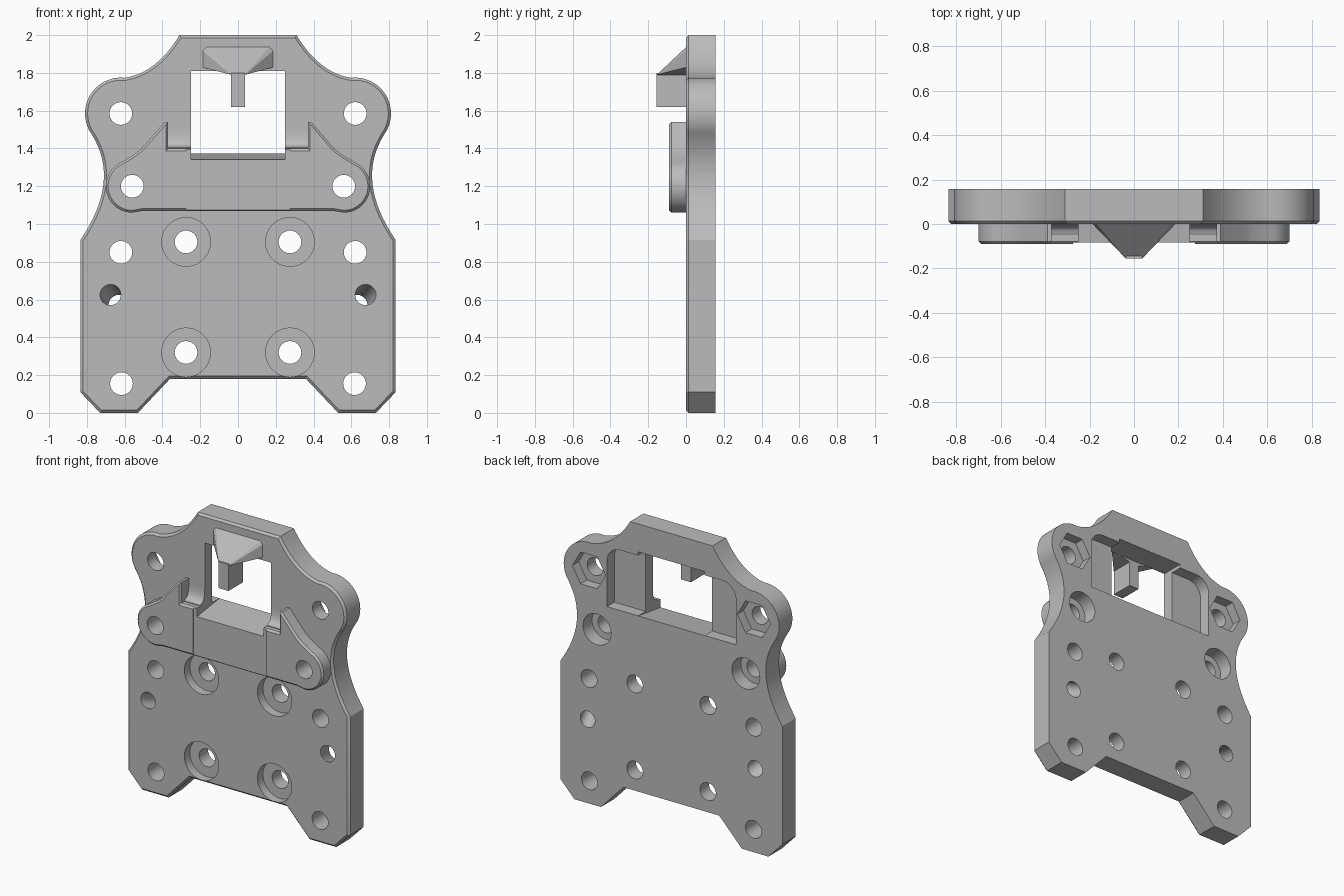
import bpy, bmesh
from math import sin, cos, radians

if "Cube" in bpy.data.objects:
    bpy.data.objects.remove(bpy.data.objects["Cube"])

grey = bpy.data.materials.new("plain grey")
grey.use_nodes = True
grey.diffuse_color = (0.5, 0.5, 0.5, 1)
grey.node_tree.nodes["Principled BSDF"].inputs["Base Color"].default_value = (0.5, 0.5, 0.5, 1)

BACK = 0.157


def arc(cx, cz, r, a0, a1, n=24):
    angles = [radians(a0 + (a1 - a0) * i / n) for i in range(n + 1)]
    return [(cx + r * cos(a), cz + r * sin(a)) for a in angles]


def circle(cx, cz, r, n=48):
    return arc(cx, cz, r, 0, 360, n)[:-1]


def sweep(a, c, b, n=16):
    """Quadratic curve from a to b, pulled towards c."""
    ts = [i / n for i in range(n + 1)]
    return [tuple((1 - t) ** 2 * p + 2 * t * (1 - t) * q + t * t * r
                  for p, q, r in zip(a, c, b)) for t in ts]


def mirrored(half):
    return half + [(-x, z) for x, z in reversed(half)]


def finish(name, bm):
    bmesh.ops.recalc_face_normals(bm, faces=bm.faces)
    mesh = bpy.data.meshes.new(name)
    bm.to_mesh(mesh)
    bm.free()
    mesh.materials.append(grey)
    ob = bpy.data.objects.new(name, mesh)
    bpy.context.collection.objects.link(ob)
    return ob


def prism(name, outline, lo, hi, axis="y", chamfer=0, shift=(0, 0)):
    """Extrude an (x, z) outline along y, or a (y, z) outline along x."""
    bm = bmesh.new()

    def ring(d, du=0, dv=0):
        return [bm.verts.new((u + du, d, v + dv) if axis == "y" else (d, u + du, v + dv))
                for u, v in outline]
    front, back = ring(lo), ring(hi, *shift)
    cap = bm.faces.new(front)
    bm.faces.new(back)
    n = len(outline)
    for i in range(n):
        j = (i + 1) % n
        bm.faces.new((front[i], front[j], back[j], back[i]))
    bmesh.ops.recalc_face_normals(bm, faces=bm.faces)
    if chamfer:
        bmesh.ops.bevel(bm, geom=list(cap.edges), offset=chamfer, segments=1,
                        affect="EDGES", clamp_overlap=True)
    return finish(name, bm)


def cut(cutter, *targets):
    cutter.hide_render = True
    for ob in targets:
        mod = ob.modifiers.new("cut", "BOOLEAN")
        mod.operation, mod.solver, mod.object = "DIFFERENCE", "EXACT", cutter
        bpy.context.view_layer.objects.active = ob
        bpy.ops.object.modifier_apply(modifier=mod.name)
    bpy.data.objects.remove(cutter)


def box(x0, x1, z0, z1):
    return [(x0, z0), (x1, z0), (x1, z1), (x0, z1)]


# Main plate with ears, waist and feet
half = [(0.31, 2.0)]
half += sweep((0.31, 2.0), (0.43, 1.80), (0.60, 1.774))[1:]
half += arc(0.62, 1.585, 0.19, 90, -36)
half += sweep((0.774, 1.473), (0.62, 1.23), (0.835, 0.915))[1:]
half += [(0.835, 0.11), (0.73, 0), (0.53, 0), (0.36, 0.18)]
plate = prism("plate", mirrored(half), 0, BACK, chamfer=0.014)

# Raised bracket with two lobes and upright tongues
half = [(0.275, 1.40), (0.37, 1.40), (0.37, 1.54), (0.388, 1.54)]
half += sweep((0.51, 1.40), (0.55, 1.365), (0.605, 1.335), 6)
half += arc(0.56, 1.2, 0.14, 65, -90)
half += [(0.50, 1.07)]
bracket = prism("bracket", mirrored(half), -0.09, 0.004, chamfer=0.017)
cut(prism("recess", box(-0.275, 0.275, 1, 1.5), -0.2, -0.083), bracket)

# Window with sloping sill, and the wider pocket behind it
window = [(-0.2, 1.325), (0.2, 1.38), (0.2, 1.81), (-0.2, 1.81)]
cut(prism("window", window, -0.25, 0.25, axis="x"), plate, bracket)
pocket = [(0.485, 1.375)] + arc(0.385, 1.685, 0.1, 0, 90, 12)
cut(prism("pocket", mirrored(pocket), 0.077, 0.3), plate)

# Holes
for s in (-1, 1):
    for x, z in ((0.62, 0.85), (0.617, 0.155), (0.62, 1.585),
                 (0.275, 0.905), (0.275, 0.32), (0.56, 1.2)):
        cut(prism("hole", circle(s * x, z, 0.06), -0.3, 0.3), plate, bracket)
    for z in (0.905, 0.32):
        cut(prism("counterbore", circle(s * 0.275, z, 0.129), -0.1, 0.06), plate)
    cut(prism("nut_trap", circle(s * 0.62, 1.585, 0.125, 6), 0.09, 0.3), plate)
    cut(prism("back_bore", circle(s * 0.56, 1.2, 0.105), 0.06, 0.3), plate)
    cut(prism("slanted_hole", circle(s * 0.69, 0.643, 0.055), -0.05, 0.205,
              shift=(s * -0.074, -0.09)), plate)

# Coved fillets beside the window
cove = [(0.004, 1.39), (-0.05, 1.39), (-0.05, 1.405)]
cove += sweep((-0.04, 1.41), (0, 1.415), (0, 1.50), 8) + [(0.004, 1.50)]
parts = [plate, bracket]
for side, lo, hi in (("right", -0.372, -0.25), ("left", 0.25, 0.372)):
    parts.append(prism(side + "_cove", cove, lo, hi, axis="x"))

# Tapered hood with a hanging post
bm = bmesh.new()
for s in (-1, 1):
    for co in ((0.17, 0.004, 1.94), (0.19, 0.004, 1.92), (0.19, 0.004, 1.83),
               (0.037, -0.155, 1.79), (0.037, 0, 1.79)):
        bm.verts.new((s * co[0], co[1], co[2]))
bmesh.ops.convex_hull(bm, input=bm.verts)
parts.append(finish("hood", bm))
parts.append(prism("post", box(-0.037, 0.037, 1.62, 1.80), -0.155, 0))

bpy.ops.object.select_all(action="DESELECT")
for ob in parts:
    ob.select_set(True)
bpy.context.view_layer.objects.active = plate
bpy.ops.object.shade_smooth_by_angle(angle=radians(25))
